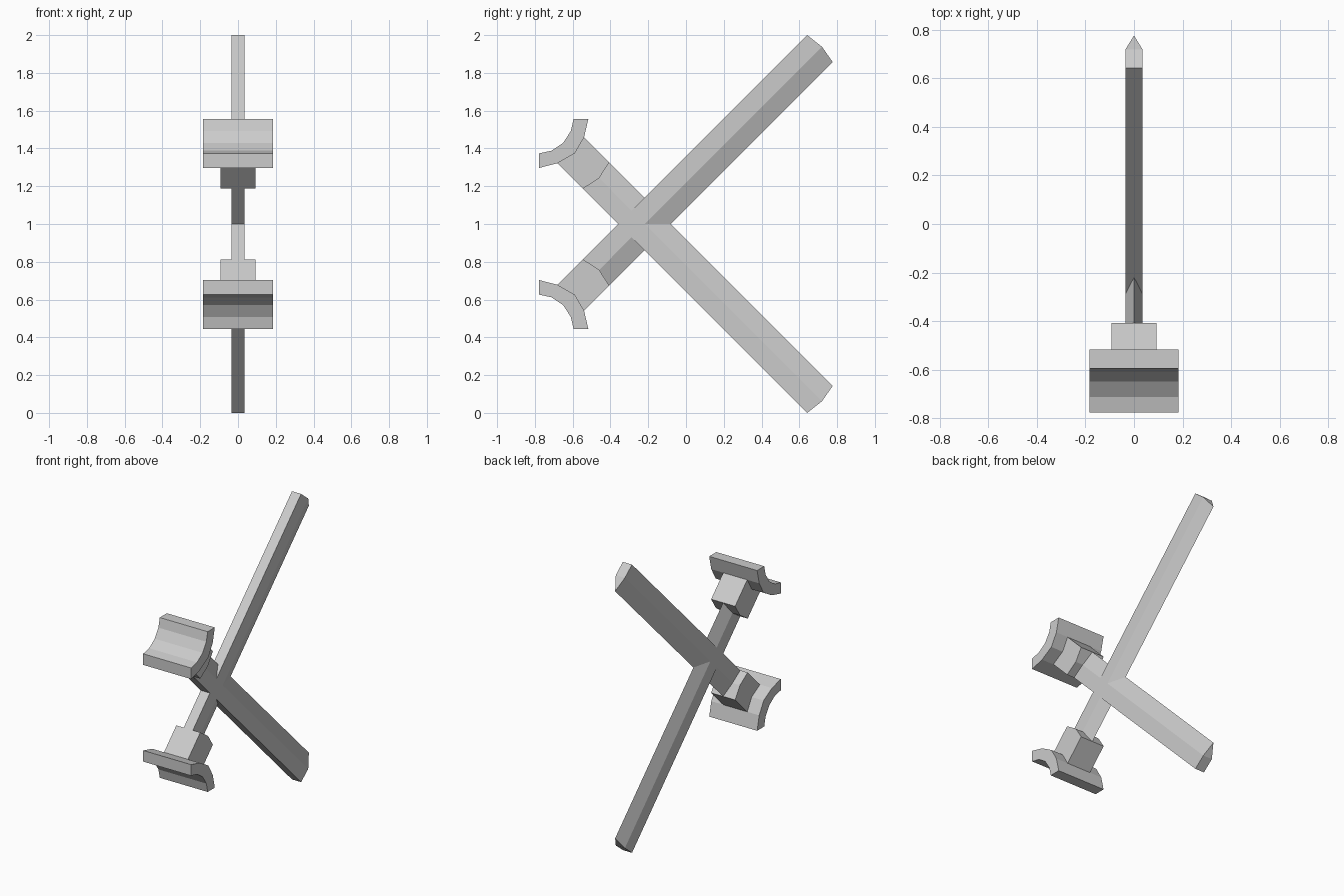
import bpy
import bmesh

if "Cube" in bpy.data.objects:
    bpy.data.objects.remove(bpy.data.objects["Cube"])


def extrude_x(name, profile, widths, flip):
    """Loft a (y, z) outline between -width and +width in x; flip mirrors it about z = 1."""
    bm = bmesh.new()
    sides = []
    for s in (-1, 1):
        sides.append([bm.verts.new((s * w, y, 2 - z if flip else z))
                      for (y, z), w in zip(profile, widths)])
    left, right = sides
    bm.faces.new(left)
    bm.faces.new(right[::-1])
    n = len(profile)
    for i in range(n):
        j = (i + 1) % n
        bm.faces.new((left[j], left[i], right[i], right[j]))
    bmesh.ops.remove_doubles(bm, verts=bm.verts, dist=0.0005)
    bmesh.ops.recalc_face_normals(bm, faces=bm.faces)
    mesh = bpy.data.meshes.new(name)
    bm.to_mesh(mesh)
    bm.free()
    obj = bpy.data.objects.new(name, mesh)
    bpy.context.collection.objects.link(obj)


def keeled_bar(name, start, end, half, flip):
    """Bar with a flat back, straight sides and a sharp ridge; start/end hold flat, side, ridge points."""
    bm = bmesh.new()
    rings = []
    for (flat, side, ridge) in (start, end):
        pts = [(-half, flat), (half, flat), (half, side), (0, ridge), (-half, side)]
        rings.append([bm.verts.new((x, p[0], 2 - p[1] if flip else p[1])) for x, p in pts])
    a, b = rings
    for i in range(5):
        j = (i + 1) % 5
        bm.faces.new((a[i], a[j], b[j], b[i]))
    for r in rings:  # bent end caps
        bm.faces.new((r[0], r[1], r[2], r[4]))
        bm.faces.new((r[4], r[2], r[3]))
    bmesh.ops.recalc_face_normals(bm, faces=bm.faces)
    mesh = bpy.data.meshes.new(name)
    bm.to_mesh(mesh)
    bm.free()
    obj = bpy.data.objects.new(name, mesh)
    bpy.context.collection.objects.link(obj)


# Descending limb profiles in (y, z); the other limb is its mirror about z = 1
bar_top = [(-0.545, 1.187), (-0.46, 1.243), (-0.407, 1.325)]
bar_tip = [(0.642, 0.0), (0.72, 0.062), (0.777, 0.143)]
collar = bar_top + [(-0.54, 1.458), (-0.589, 1.374), (-0.68, 1.322)]
cup = [(-0.777, 1.297), (-0.68, 1.322), (-0.589, 1.374), (-0.54, 1.458), (-0.517, 1.556),
       (-0.595, 1.556), (-0.61, 1.492), (-0.65, 1.43), (-0.712, 1.388), (-0.777, 1.374)]

for label, flip in (("falling", False), ("rising", True)):
    keeled_bar(label + "_bar", bar_top, bar_tip, 0.035, flip)
    extrude_x(label + "_collar", collar, [0.092] * len(collar), flip)
    extrude_x(label + "_end_cup", cup, [0.184] * len(cup), flip)
